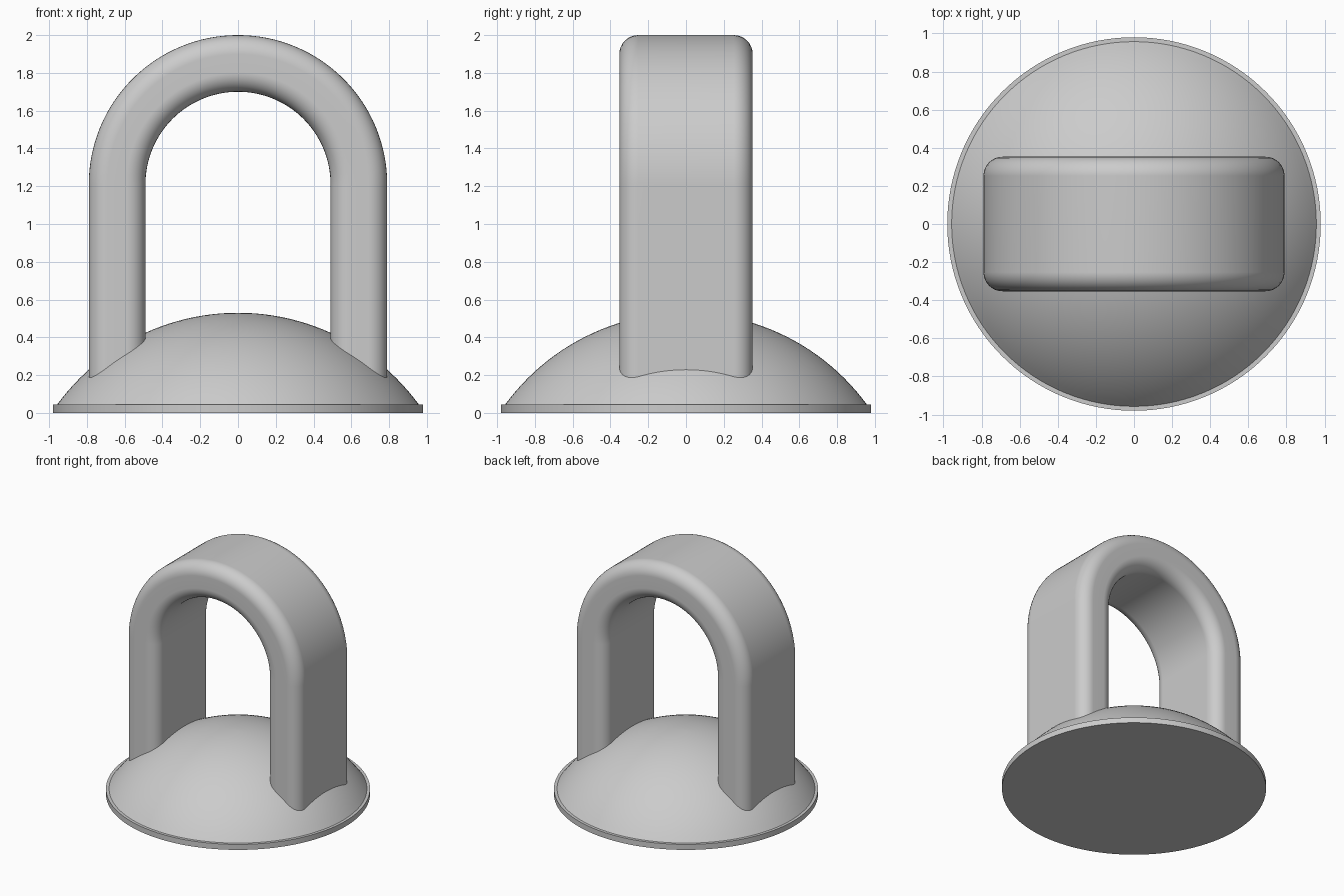
import bpy
import bmesh
from math import sin, cos, pi, sqrt, asin, radians
from mathutils import Vector

default = bpy.data.objects.get("Cube")
if default:
    bpy.data.objects.remove(default, do_unlink=True)

grey = bpy.data.materials.new("plain grey")
grey.use_nodes = True
colour = (0.6, 0.6, 0.6, 1)
grey.diffuse_color = colour
grey.node_tree.nodes["Principled BSDF"].inputs["Base Color"].default_value = colour


def finish(name, bm):
    """Turn a bmesh into a smooth-shaded object with crisp edges."""
    bmesh.ops.remove_doubles(bm, verts=bm.verts[:], dist=1e-5)
    bmesh.ops.recalc_face_normals(bm, faces=bm.faces[:])
    mesh = bpy.data.meshes.new(name)
    bm.to_mesh(mesh)
    bm.free()
    mesh.materials.append(grey)
    obj = bpy.data.objects.new(name, mesh)
    bpy.context.collection.objects.link(obj)
    bpy.ops.object.select_all(action="DESELECT")
    obj.select_set(True)
    bpy.context.view_layer.objects.active = obj
    bpy.ops.object.shade_smooth_by_angle(angle=radians(30))
    normals = obj.modifiers.new("Weighted normals", "WEIGHTED_NORMAL")
    normals.keep_sharp = True
    return obj


def loft(bm, rings):
    """Bridge successive closed rings of points and cap both ends."""
    loops = [[bm.verts.new(p) for p in ring] for ring in rings]
    for a, b in zip(loops, loops[1:]):
        for i in range(len(a)):
            j = (i + 1) % len(a)
            bm.faces.new((a[i], a[j], b[j], b[i]))
    bm.faces.new(loops[0])
    bm.faces.new(loops[-1])


# Domed base: flat disc edge, narrow ledge, then a spherical cap
rim_r, rim_h, cap_r, top = 0.98, 0.045, 0.957, 0.53
rise = top - rim_h
ball = (cap_r ** 2 + rise ** 2) / (2 * rise)
sweep = asin(cap_r / ball)
steps, sides = 24, 128
profile = [(rim_r, 0), (rim_r, rim_h)]
for k in range(steps):
    a = sweep * (1 - k / steps)
    profile.append((ball * sin(a), top - ball + ball * cos(a)))
profile.append((0.004, top))
bm = bmesh.new()
loft(bm, [[(r * cos(2 * pi * i / sides), r * sin(2 * pi * i / sides), z)
           for i in range(sides)] for r, z in profile])
finish("domed_base", bm)

# Arched handle: rounded rectangle swept up, over a half circle and down
half_t, half_w, fillet = 0.15, 0.353, 0.1
mid_r, spring, foot = 0.64, 1.21, 0.08
section = []
for q, (sx, sy) in enumerate(((1, 1), (-1, 1), (-1, -1), (1, -1))):
    for k in range(9):
        a = (q + k / 8) * pi / 2
        section.append((sx * (half_t - fillet) + fillet * cos(a),
                        sy * (half_w - fillet) + fillet * sin(a)))

arc = 64
path = [(0, foot)] + [(pi * k / arc, spring) for k in range(arc + 1)] + [(pi, foot)]
bm = bmesh.new()
loft(bm, [[Vector(((mid_r + u) * cos(a), v, z + (mid_r + u) * sin(a)))
           for u, v in section] for a, z in path])
finish("arched_handle", bm)
